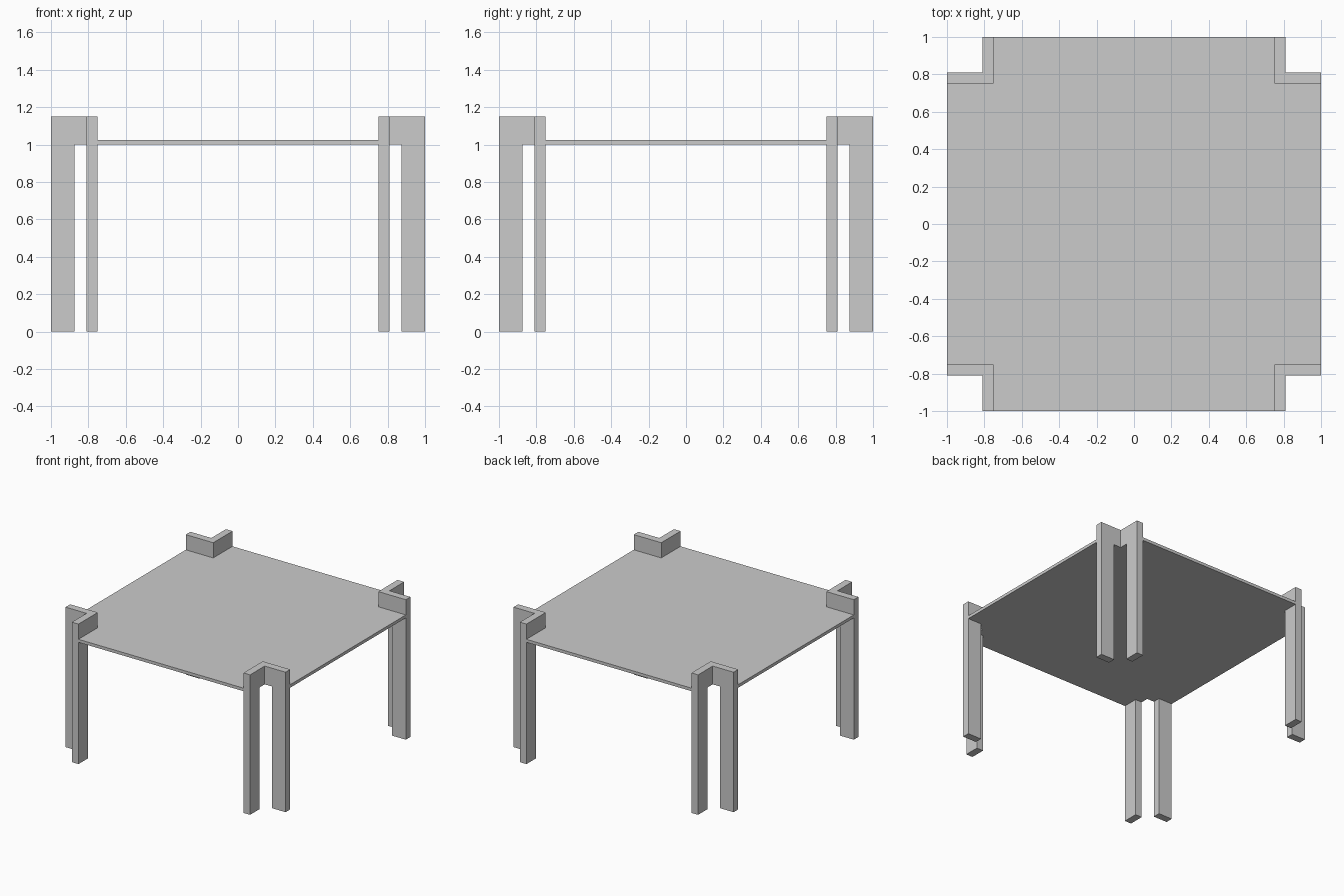
import bpy, bmesh

if "Cube" in bpy.data.objects:
    bpy.data.objects.remove(bpy.data.objects["Cube"])

grey = bpy.data.materials.new("grey")
grey.diffuse_color = (0.6, 0.6, 0.6, 1)
grey.use_nodes = True
grey.node_tree.nodes["Principled BSDF"].inputs["Base Color"].default_value = grey.diffuse_color

INNER, OUTER, EDGE = 0.75, 0.81, 1.0   # corner bracket inner face, outer face, table edge
FOOT = 0.875                           # inner side of each leg
TOP_Z, TOP_T, HEIGHT = 1.0, 0.025, 1.15


def prism(name, loop, start, depth):
    """Extrude a closed loop of 3D points along the depth vector."""
    bm = bmesh.new()
    face = bm.faces.new([bm.verts.new(p) for p in loop])
    ext = bmesh.ops.extrude_face_region(bm, geom=[face])
    moved = [g for g in ext["geom"] if isinstance(g, bmesh.types.BMVert)]
    bmesh.ops.translate(bm, verts=moved, vec=depth)
    bmesh.ops.translate(bm, verts=bm.verts, vec=start)
    bmesh.ops.recalc_face_normals(bm, faces=bm.faces)
    mesh = bpy.data.meshes.new(name)
    bm.to_mesh(mesh)
    bm.free()
    mesh.materials.append(grey)
    obj = bpy.data.objects.new(name, mesh)
    bpy.context.collection.objects.link(obj)
    return obj


# Square top with notched corners
quarter = [(EDGE, INNER), (INNER, INNER), (INNER, EDGE)]
outline = []
for _ in range(4):
    outline += quarter
    quarter = [(-y, x) for x, y in quarter]
prism("table_top", [(x, y, 0) for x, y in outline], (0, 0, TOP_Z), (0, 0, TOP_T))

# L-shaped corner brackets, each carrying two flat legs
bracket = [(INNER, INNER), (EDGE, INNER), (EDGE, OUTER),
           (OUTER, OUTER), (OUTER, EDGE), (INNER, EDGE)]
leg = [(FOOT, INNER), (EDGE, INNER), (EDGE, OUTER), (FOOT, OUTER)]
for sx, sy, corner in ((1, 1, "back_right"), (-1, 1, "back_left"),
                       (1, -1, "front_right"), (-1, -1, "front_left")):
    prism("bracket_" + corner, [(sx * x, sy * y, 0) for x, y in bracket],
          (0, 0, TOP_Z), (0, 0, HEIGHT - TOP_Z))
    prism("side_leg_" + corner, [(sx * x, sy * y, 0) for x, y in leg],
          (0, 0, 0), (0, 0, TOP_Z))
    prism("end_leg_" + corner, [(sx * y, sy * x, 0) for x, y in leg],
          (0, 0, 0), (0, 0, TOP_Z))
